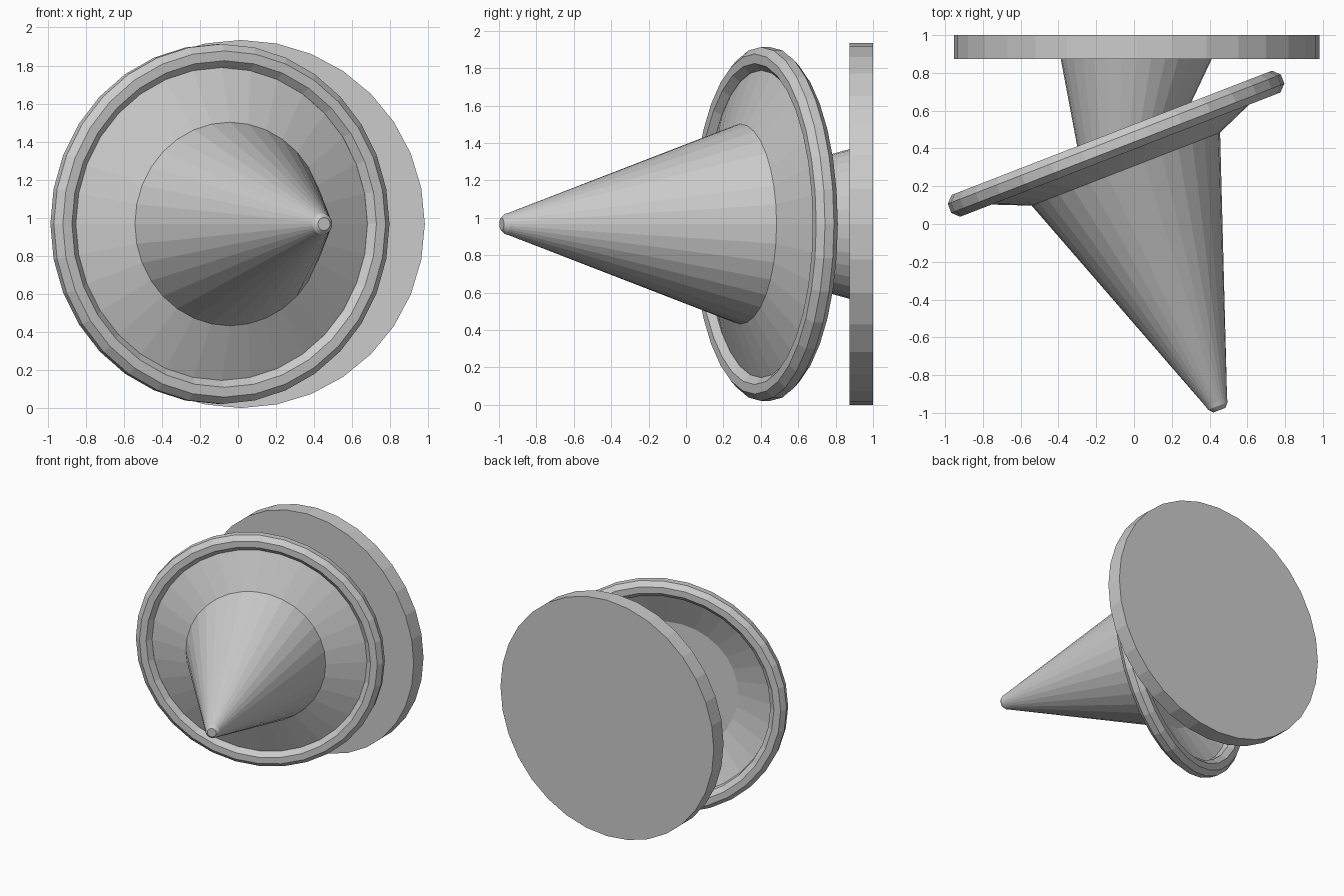
import bpy, bmesh
from math import sin, cos, pi, radians

if "Cube" in bpy.data.objects:
    bpy.data.objects.remove(bpy.data.objects["Cube"])

N = 32
CZ = 0.967                  # height of the common centre line
TILT = radians(21.2)        # tilt of the spinning part about z
HX, HY = -0.095, 0.425      # centre of the rim


def on_axis(r, h):
    """Ring of radius r, h units forward along the tilted axis."""
    return (HX + h * sin(TILT), HY - h * cos(TILT), r, TILT)


def loft(name, rings, caps=(False, False), closed=False):
    """Skin a series of rings given as (x, y, radius, tilt)."""
    bm = bmesh.new()
    loops = []
    for x, y, r, t in rings:
        loop = []
        for i in range(N):
            a = 2 * pi * i / N
            u, v = r * cos(a), r * sin(a)
            loop.append(bm.verts.new((x + u * cos(t), y + u * sin(t), CZ + v)))
        loops.append(loop)
    pairs = list(zip(loops, loops[1:]))
    if closed:
        pairs.append((loops[-1], loops[0]))
    for a, b in pairs:
        for i in range(N):
            j = (i + 1) % N
            bm.faces.new((a[i], a[j], b[j], b[i]))
    if caps[0]:
        bm.faces.new(loops[0][::-1])
    if caps[1]:
        bm.faces.new(loops[-1])
    bmesh.ops.recalc_face_normals(bm, faces=bm.faces)
    me = bpy.data.meshes.new(name)
    bm.to_mesh(me)
    bm.free()
    ob = bpy.data.objects.new(name, me)
    bpy.context.collection.objects.link(ob)
    return ob


# Flat round plate at the back
loft("back_plate", [(0.015, 1.0, 0.967, 0), (0.015, 0.873, 0.967, 0)], (True, True))

# Bent stem between the plate and the tilted body
bx, by, _, _ = on_axis(0, 0.144)
loft("stem", [(0.013, 0.88, 0.402, 0), (bx, by, 0.235, TILT)])

# Eight-sided rim around the dish
tube = [(k + 0.5) * pi / 4 for k in range(8)]
loft("rim", [on_axis(0.884 + 0.067 * cos(a), 0.067 * sin(a)) for a in tube], closed=True)

# Shallow dish from the rim to the cone
loft("dish", [on_axis(0.87, 0.004), on_axis(0.535, 0.144)])

# Long cone with a blunted tip
loft("cone", [on_axis(0.535, 0.144), on_axis(0.062, 1.465),
              on_axis(0.055, 1.49), on_axis(0.034, 1.513)], (True, True))
